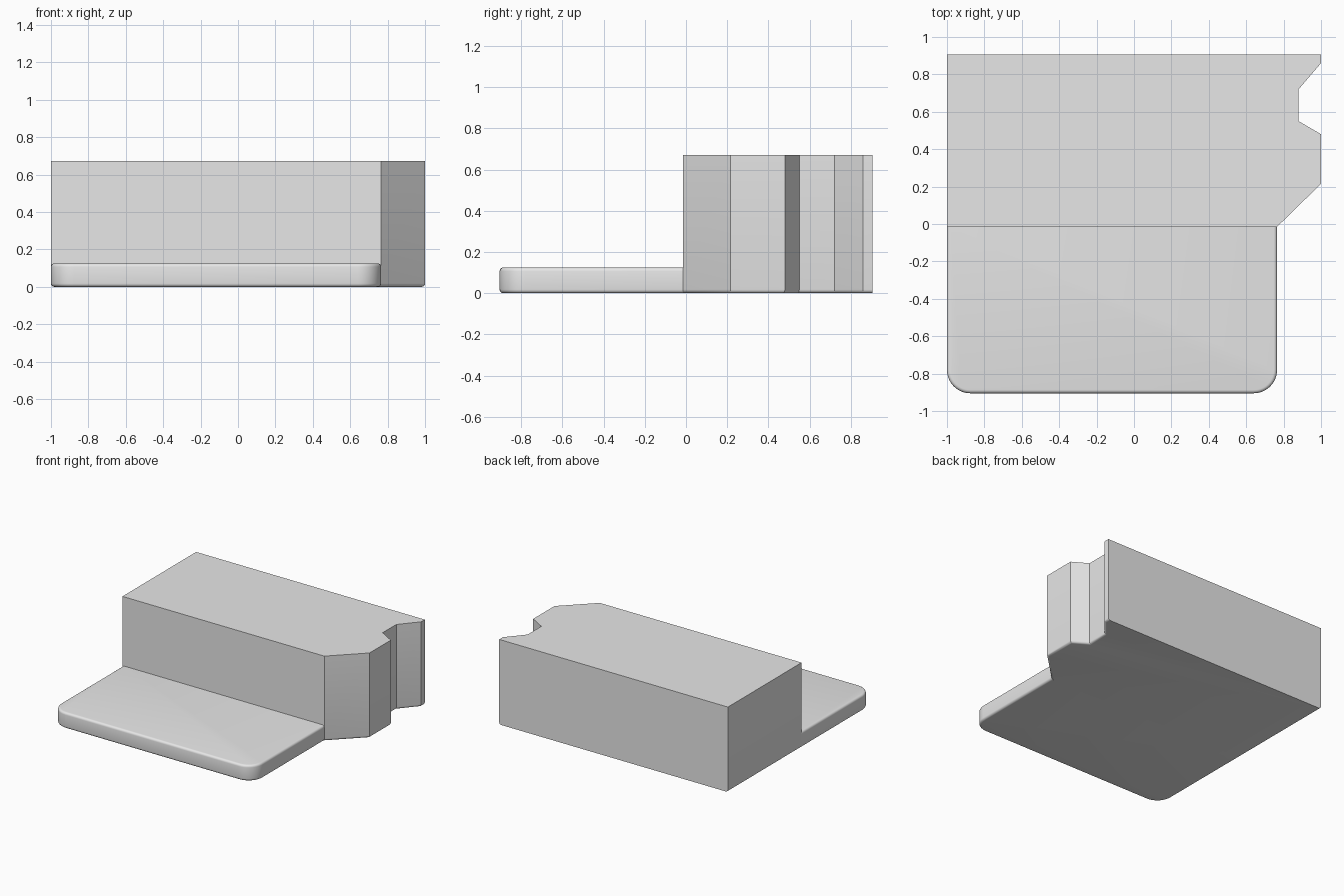
import bpy, bmesh

default = bpy.data.objects.get("Cube")
if default:
    bpy.data.objects.remove(default, do_unlink=True)

GREY = (0.8, 0.8, 0.8, 1)
mat = bpy.data.materials.new("plain_grey")
mat.use_nodes = True
mat.diffuse_color = GREY
mat.node_tree.nodes["Principled BSDF"].inputs["Base Color"].default_value = GREY

FRONT, BACK, STEP = -0.905, 0.905, -0.015
RIGHT = 0.765
FILLET = 0.018


def extrude_outline(outline, height):
    """Upright prism from a plan outline."""
    bm = bmesh.new()
    face = bm.faces.new([bm.verts.new((x, y, 0)) for x, y in outline])
    top = bmesh.ops.extrude_face_region(bm, geom=[face])["geom"]
    verts = [v for v in top if isinstance(v, bmesh.types.BMVert)]
    bmesh.ops.translate(bm, verts=verts, vec=(0, 0, height))
    bmesh.ops.recalc_face_normals(bm, faces=bm.faces)
    return bm


def round_edges(bm, rule, radius, segments):
    edges = [e for e in bm.edges if rule(*(v.co for v in e.verts))]
    bmesh.ops.bevel(bm, geom=edges, offset=radius, offset_type='OFFSET',
                    segments=segments, profile=0.5, affect='EDGES')


def finish(bm, name):
    mesh = bpy.data.meshes.new(name)
    bm.to_mesh(mesh)
    bm.free()
    mesh.materials.append(mat)
    obj = bpy.data.objects.new(name, mesh)
    bpy.context.collection.objects.link(obj)
    bpy.ops.object.select_all(action='DESELECT')
    obj.select_set(True)
    bpy.context.view_layer.objects.active = obj
    bpy.ops.object.shade_smooth_by_angle(angle=0.5)


def on_line(a, b, y):
    return abs(a.y - y) < 0.001 and abs(b.y - y) < 0.001


def level(a, b):
    return abs(a.z - b.z) < 0.001


# Tall block with a chamfered front corner and a notched side
block = extrude_outline([
    (-1, STEP), (RIGHT, STEP), (1, 0.215), (1, 0.48), (0.88, 0.55),
    (0.88, 0.72), (1, 0.86), (1, BACK), (-1, BACK)], 0.672)
round_edges(block, lambda a, b: level(a, b) and a.z < 0.01
            and not on_line(a, b, BACK) and not on_line(a, b, STEP), FILLET, 4)
finish(block, "tall_block")

# Low front slab with round corners and softened rims
slab = extrude_outline([(-1, FRONT), (RIGHT, FRONT), (RIGHT, STEP), (-1, STEP)], 0.125)
round_edges(slab, lambda a, b: not level(a, b) and on_line(a, b, FRONT), 0.125, 10)
round_edges(slab, lambda a, b: level(a, b) and not on_line(a, b, STEP), FILLET, 4)
finish(slab, "front_slab")
